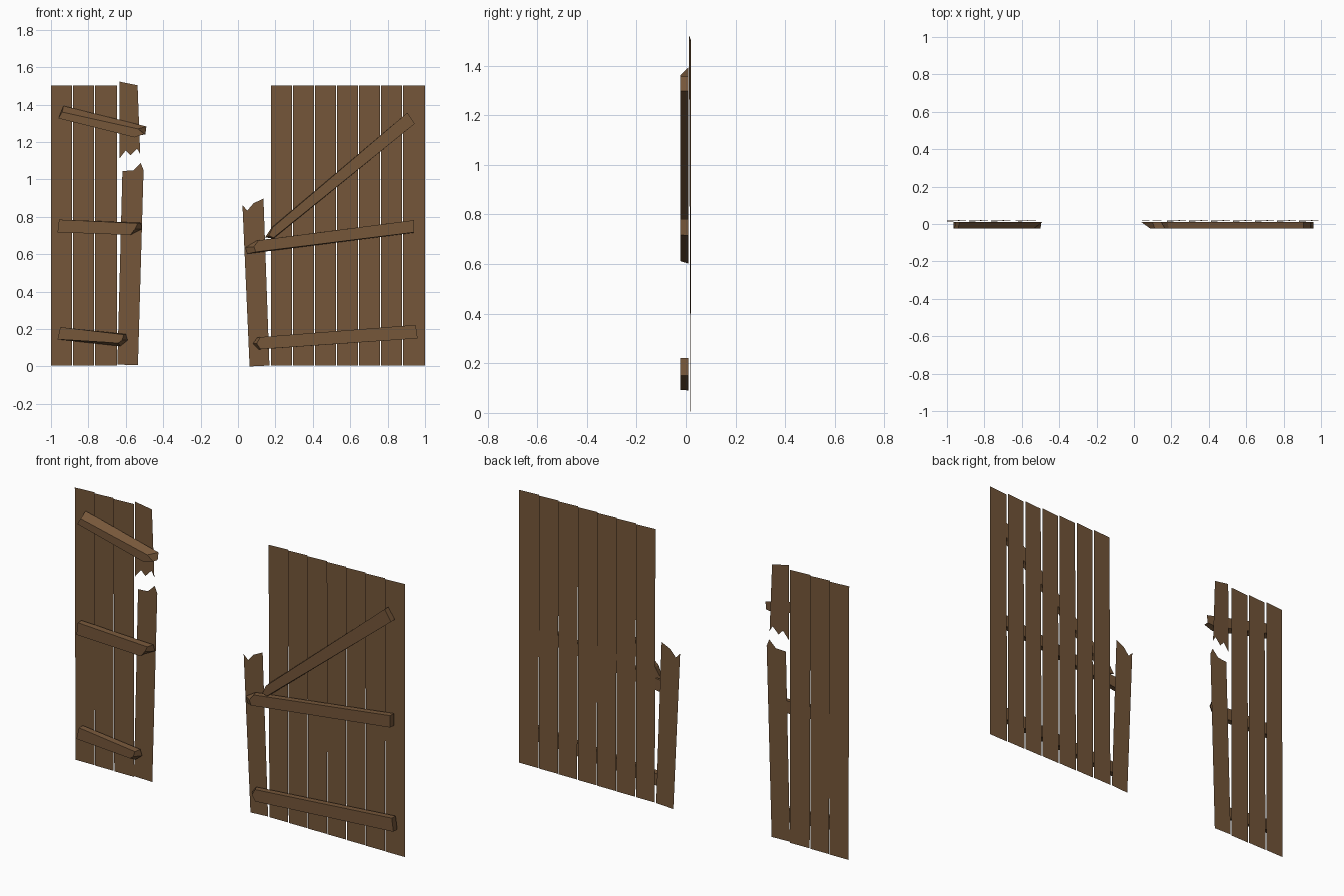
import bpy, bmesh

if "Cube" in bpy.data.objects:
    bpy.data.objects.remove(bpy.data.objects["Cube"])

wood = bpy.data.materials.new("weathered brown wood")
wood.diffuse_color = (0.18, 0.095, 0.042, 1)
wood.use_nodes = True
wood.node_tree.nodes["Principled BSDF"].inputs["Base Color"].default_value = wood.diffuse_color


def make_object(name, bm):
    mesh = bpy.data.meshes.new(name)
    bm.to_mesh(mesh)
    bm.free()
    mesh.materials.append(wood)
    obj = bpy.data.objects.new(name, mesh)
    bpy.context.collection.objects.link(obj)
    return obj


def plank(name, outline):
    """Thin board from an (x, z) outline; its left edge leans forward near the top."""
    bm = bmesh.new()
    x0 = min(p[0] for p in outline)
    x1 = max(p[0] for p in outline)
    verts = []
    for x, z in outline:
        left = 0.019 - 0.007 * z / 1.5
        verts.append(bm.verts.new((x, left + (0.021 - left) * (x - x0) / (x1 - x0), z)))
    face = bm.faces.new(verts)
    face.normal_update()
    if face.normal.y > 0:
        face.normal_flip()
    make_object(name, bm)


def rail(name, front, back, y_front=-0.023, y_back=0.010):
    """Solid bar lofted between a front outline and a (longer, splintered) back outline."""
    bm = bmesh.new()
    f = [bm.verts.new((x, y_front, z)) for x, z in front]
    b = [bm.verts.new((x, y_back, z)) for x, z in back]
    bm.faces.new(f)
    bm.faces.new(b[::-1])
    n = len(f)
    for i in range(n):
        j = (i + 1) % n
        bm.faces.new((f[j], f[i], b[i], b[j]))
    bmesh.ops.recalc_face_normals(bm, faces=bm.faces[:])
    make_object(name, bm)


# Whole upright planks of both gate leaves
PITCH, WIDTH = 0.1176, 0.1125
for side, start, count in (("left", -1.0, 3), ("right", 0.1775, 7)):
    for i in range(count):
        x = start + PITCH * i
        w = 0.117 if i == count - 1 else WIDTH
        plank(f"{side}_plank_{i + 1}",
              [(x, 0.005), (x + w, 0.005), (x + w, 1.503), (x, 1.503)])

# Snapped planks along the inner edges
plank("left_broken_plank_upper",
      [(-.634, 1.523), (-.634, 1.112), (-.60, 1.155), (-.575, 1.128),
       (-.54, 1.165), (-.523, 1.135), (-.537, 1.503)])
plank("left_broken_plank_lower",
      [(-.618, 1.045), (-.645, .01), (-.535, .007), (-.505, 1.05),
       (-.52, 1.087), (-.56, 1.048)])
plank("right_broken_plank",
      [(.024, .861), (.062, 0), (.168, .005), (.136, .898), (.083, .872), (.05, .834)])

# Cross rails of the left leaf, splintered on the right
rail("left_top_rail",
     [(-.94, 1.36), (-.96, 1.326), (-.555, 1.225), (-.50, 1.243), (-.535, 1.27)],
     [(-.933, 1.393), (-.955, 1.34), (-.545, 1.235), (-.495, 1.24), (-.49, 1.283)])
rail("left_middle_rail",
     [(-.957, .785), (-.965, .717), (-.575, .703), (-.55, .735), (-.535, .765)],
     [(-.957, .785), (-.965, .717), (-.575, .703), (-.513, .735), (-.52, .768)])
rail("left_bottom_rail",
     [(-.95, .21), (-.965, .145), (-.64, .125), (-.62, .14), (-.61, .17)],
     [(-.95, .21), (-.965, .145), (-.63, .108), (-.59, .14), (-.60, .173)])

# Cross rails and diagonal brace of the right leaf, splintered on the left
rail("right_bottom_rail",
     [(.12, .157), (.10, .123), (.12, .092), (.96, .15), (.95, .222)],
     [(.104, .155), (.08, .123), (.11, .091), (.96, .15), (.95, .222)])
rail("right_middle_rail",
     [(.11, .674), (.085, .64), (.095, .612), (.94, .717), (.94, .782)],
     [(.10, .673), (.04, .636), (.05, .602), (.94, .715), (.94, .782)])
rail("right_diagonal_brace",
     [(.906, 1.357), (.185, .743), (.165, .70), (.19, .688), (.945, 1.298)],
     [(.906, 1.357), (.18, .743), (.145, .69), (.19, .684), (.945, 1.298)])
